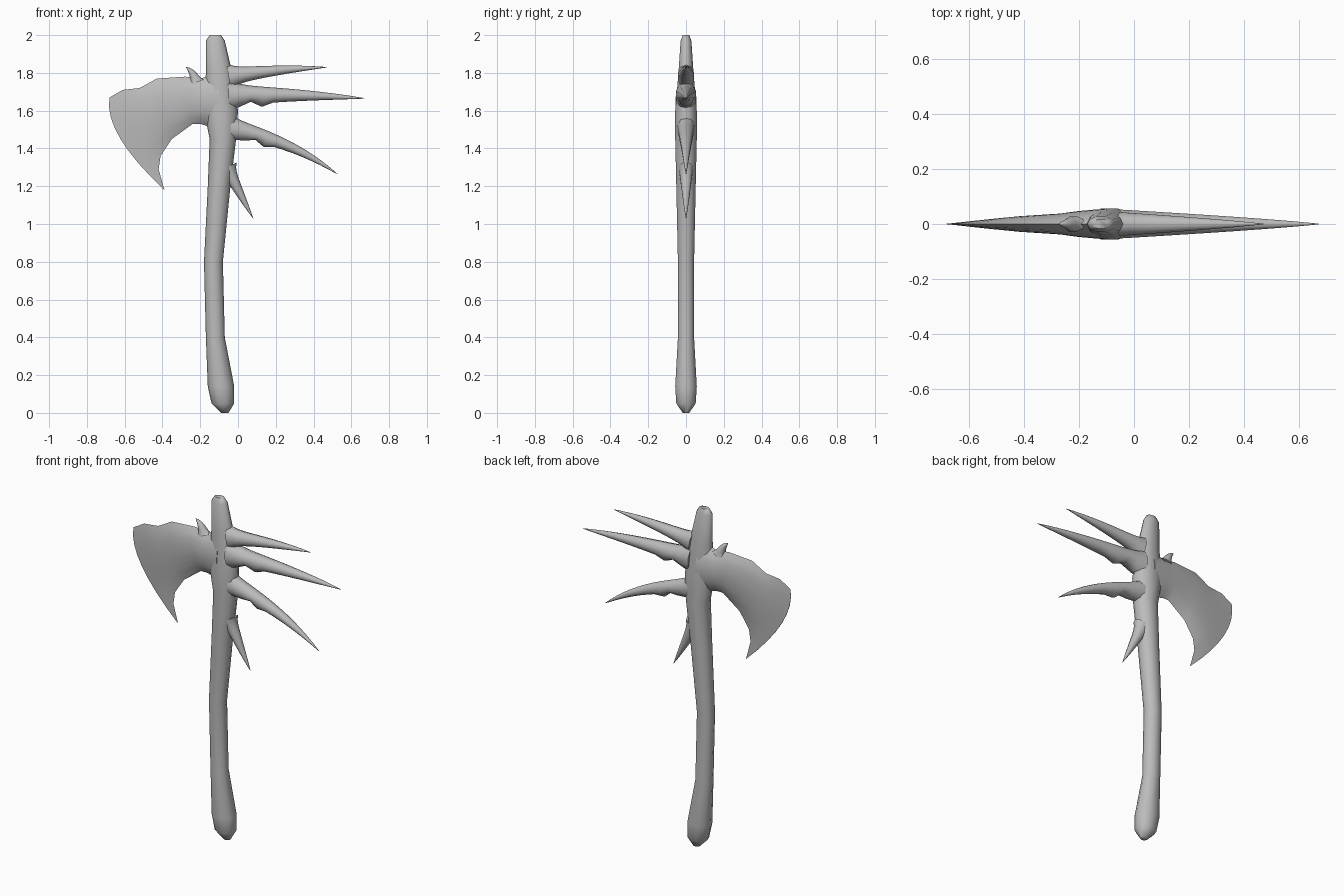
import bpy
import bmesh
from math import cos, sin, tau, pi
from mathutils import Vector

cube = bpy.data.objects.get("Cube")
if cube:
    bpy.data.objects.remove(cube, do_unlink=True)

stone = bpy.data.materials.new("grey_stone")
stone.use_nodes = True
grey = (0.5, 0.5, 0.5, 1)
stone.diffuse_color = grey
stone.node_tree.nodes["Principled BSDF"].inputs["Base Color"].default_value = grey


def flat(x, z):
    """Point on the centre plane of the axe."""
    return Vector((x, 0, z))


def skin(name, rings):
    """Bridge closed rings of points, cap both ends and shade smooth."""
    bm = bmesh.new()
    loops = [[bm.verts.new(point) for point in ring] for ring in rings]
    for lower, upper in zip(loops, loops[1:]):
        for i in range(len(lower)):
            bm.faces.new((lower[i - 1], lower[i], upper[i], upper[i - 1]))
    bm.faces.new(loops[0])
    bm.faces.new(loops[-1])
    bmesh.ops.remove_doubles(bm, verts=bm.verts, dist=0.0005)
    bmesh.ops.recalc_face_normals(bm, faces=bm.faces)
    mesh = bpy.data.meshes.new(name)
    bm.to_mesh(mesh)
    bm.free()
    mesh.materials.append(stone)
    obj = bpy.data.objects.new(name, mesh)
    bpy.context.collection.objects.link(obj)
    bpy.ops.object.select_all(action='DESELECT')
    obj.select_set(True)
    bpy.context.view_layer.objects.active = obj
    bpy.ops.object.shade_smooth_by_angle(angle=pi / 3)


def oval(centre, side, depth, under=1, sides=10):
    """Oval ring; the half opposite the side vector is scaled by under."""
    ring = []
    for i in range(sides):
        across = cos(tau * i / sides)
        if across < 0:
            across *= under
        ring.append(centre + side * across
                    + Vector((0, depth * sin(tau * i / sides), 0)))
    return ring


def spike(name, base, bend, tip, size, tooth=None, steps=12):
    """Curved thorn, flared at its root, with an optional tooth underneath."""
    base, bend, tip = flat(*base), flat(*bend), flat(*tip)
    rings = []
    for i in range(steps + 1):
        t = i / steps
        rest = 1 - t
        centre = base * rest * rest + bend * 2 * t * rest + tip * t * t
        along = ((bend - base) * rest + (tip - bend) * t).normalized()
        side = flat(-along.z, along.x)
        taper = size * max(rest, 0.01) ** 0.8
        flare = size * rest ** steps / 2
        under = 1
        if tooth:
            under = {tooth - 1: 0.7, tooth: 1.4}.get(i, 1)
        rings.append(oval(centre, side * (taper + flare), taper, under))
    skin(name, rings)


# Handle: height, centre and half width, flatter above the head
handle_rings = []
for z, centre, half in [
        (0, -0.07, 0.02), (0.05, -0.08, 0.06), (0.14, -0.09, 0.07),
        (0.4, -0.12, 0.05), (0.8, -0.13, 0.05), (1.2, -0.1, 0.06),
        (1.45, -0.08, 0.07), (1.6, -0.09, 0.09), (1.8, -0.1, 0.07),
        (1.97, -0.12, 0.05), (2, -0.12, 0.03)]:
    flatness = 0.6 if z > 1.7 else 0.9
    depth = min(half * flatness, 0.06)
    handle_rings.append(oval(flat(centre, z), flat(half, 0), depth))
skin("handle", handle_rings)

# Spikes along the back of the head
spike("top_spike", (-0.05, 1.78), (0.2, 1.82), (0.47, 1.83), 0.045)
spike("middle_spike", (-0.05, 1.68), (0.3, 1.69), (0.67, 1.665), 0.055, tooth=3)
spike("lower_spike", (-0.06, 1.51), (0.27, 1.45), (0.525, 1.265), 0.05, tooth=4)
spike("small_spike", (-0.06, 1.3), (0, 1.18), (0.08, 1.03), 0.04)

# Small hooked barb on top of the blade
spike("barb", (-0.22, 1.75), (-0.24, 1.81), (-0.275, 1.83), 0.03)


def lens(top, middle, bottom, depth, steps=8):
    """Pointed section swept along a curve through three points."""
    front, back = [], []
    for i in range(steps + 1):
        t = i / steps
        point = (top * (1 - t) * (1 - 2 * t) + middle * 4 * t * (1 - t)
                 + bottom * t * (2 * t - 1))
        swell = Vector((0, depth * abs(sin(pi * t)) ** 0.6, 0))
        front.append(point - swell)
        back.append(point + swell)
    return front + back[-2:0:-1]


# Bearded blade: thins evenly and bulges out towards the cutting edge
upper_edge = [(-0.1, 1.8), (-0.2, 1.77), (-0.28, 1.78), (-0.43, 1.77),
              (-0.52, 1.72), (-0.61, 1.71), (-0.68, 1.67)]
lower_edge = [(-0.1, 1.5), (-0.2, 1.53), (-0.24, 1.53), (-0.35, 1.45),
              (-0.41, 1.36), (-0.42, 1.29), (-0.39, 1.18)]
bulge = flat(-0.09, 0.03)
blade_rings = []
for i, (high, low) in enumerate(zip(upper_edge, lower_edge)):
    t = i / (len(upper_edge) - 1)
    top, bottom = flat(*high), flat(*low)
    middle = (top + bottom) / 2 + bulge * t * t
    blade_rings.append(lens(top, middle, bottom, 0.055 * (1 - t) + 0.001))
skin("blade", blade_rings)
